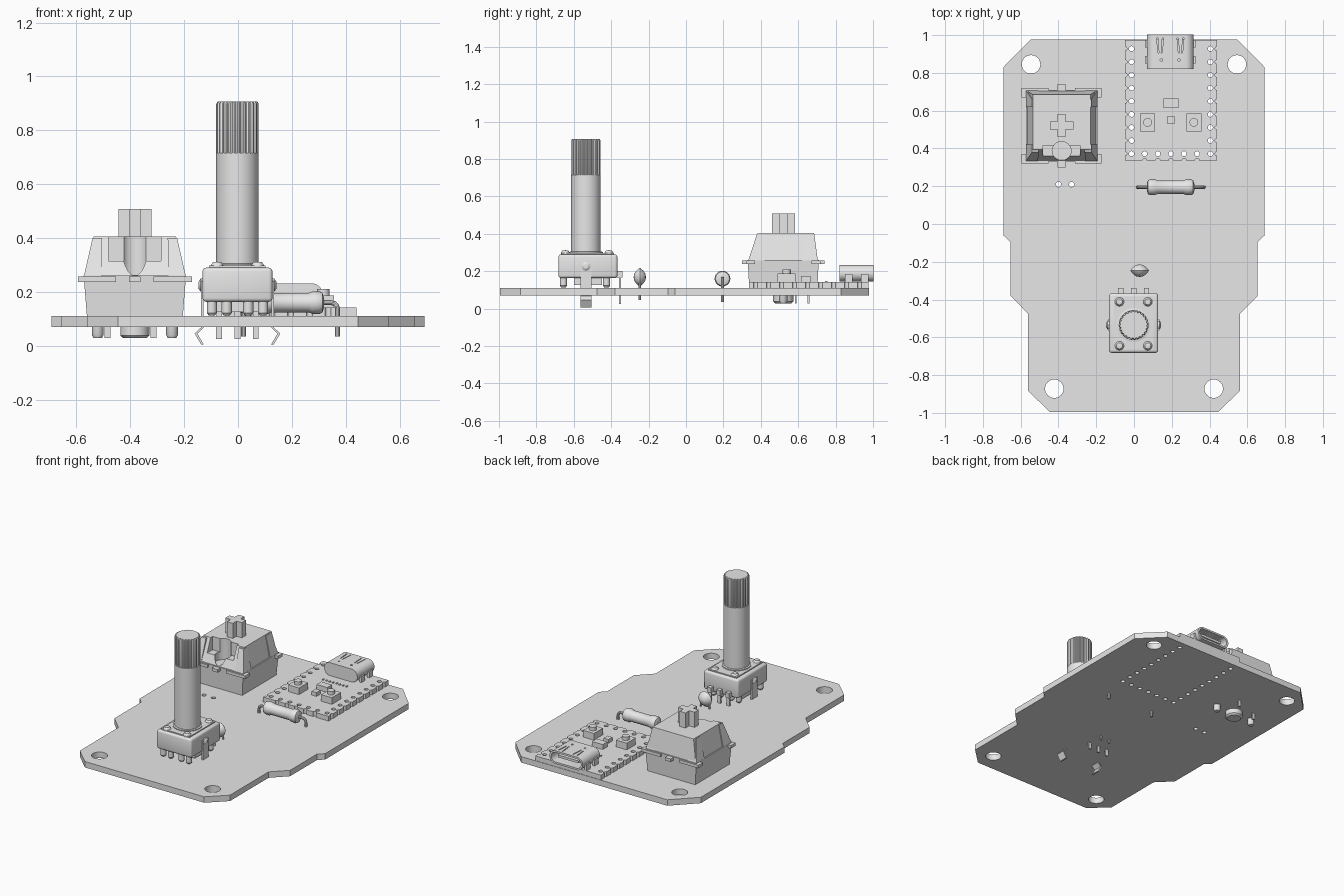
import bpy, bmesh, math
from mathutils import Vector

cube = bpy.data.objects.get("Cube")
if cube:
    bpy.data.objects.remove(cube, do_unlink=True)

grey = bpy.data.materials.new("plain grey")
grey.use_nodes = True
grey.diffuse_color = (0.8, 0.8, 0.8, 1)
grey.node_tree.nodes["Principled BSDF"].inputs["Base Color"].default_value = grey.diffuse_color
parts = []


def finish(name, bm):
    bmesh.ops.remove_doubles(bm, verts=bm.verts, dist=1e-5)
    bmesh.ops.recalc_face_normals(bm, faces=bm.faces)
    mesh = bpy.data.meshes.new(name)
    bm.to_mesh(mesh)
    bm.free()
    mesh.materials.append(grey)
    ob = bpy.data.objects.new(name, mesh)
    bpy.context.collection.objects.link(ob)
    parts.append(ob)
    return ob


def orient(u, v, w, axis):
    return {"z": (u, v, w), "y": (u, w, v), "x": (w, u, v)}[axis]


def skin(bm, rings):
    """Join closed rings of points into a capped tube."""
    loops = [[bm.verts.new(p) for p in ring] for ring in rings]
    n = len(loops[0])
    for a, b in zip(loops, loops[1:]):
        for i in range(n):
            bm.faces.new((a[i], a[(i + 1) % n], b[(i + 1) % n], b[i]))
    bm.faces.new(loops[0])
    bm.faces.new(loops[-1])


def prism(name, pts, lo, hi, axis="z"):
    bm = bmesh.new()
    skin(bm, [[orient(u, v, w, axis) for u, v in pts] for w in (lo, hi)])
    return finish(name, bm)


def rect(x0, x1, y0, y1):
    return [(x0, y0), (x1, y0), (x1, y1), (x0, y1)]


def box(name, x, y, z):
    return prism(name, rect(*x, *y), *z)


def taper(name, low, z0, high, z1):
    bm = bmesh.new()
    skin(bm, [[(x, y, z) for x, y in rect(*r)] for r, z in ((low, z0), (high, z1))])
    return finish(name, bm)


def lathe(name, profile, centres, axis="z", n=24):
    """Turn (radius, height) pairs around an axis at each (u, v) centre."""
    bm = bmesh.new()
    for cu, cv in centres:
        skin(bm, [[orient(cu + max(r, 1e-4) * math.cos(math.tau * i / n),
                          cv + max(r, 1e-4) * math.sin(math.tau * i / n), h, axis)
                   for i in range(n)] for r, h in profile])
    return finish(name, bm)


def rod(name, r, z0, z1, centres, n=16):
    return lathe(name, [(r, z0), (r, z1)], centres, n=n)


def wire(name, pts, r):
    """Thin lead following points in the x-z plane at a fixed y."""
    pts = [Vector(p) for p in pts]
    bm = bmesh.new()
    rings = []
    for i, p in enumerate(pts):
        t = (pts[min(i + 1, len(pts) - 1)] - pts[max(i - 1, 0)]).normalized()
        side = t.cross(Vector((0, 1, 0)))
        rings.append([p + r * (side * math.cos(a) + Vector((0, math.sin(a), 0)))
                      for a in (math.tau * k / 10 for k in range(10))])
    skin(bm, rings)
    return finish(name, bm)


def modify(ob, kind, **settings):
    mod = ob.modifiers.new(kind, kind)
    for key, value in settings.items():
        setattr(mod, key, value)
    bpy.context.view_layer.objects.active = ob
    bpy.ops.object.modifier_apply(modifier=mod.name)


def cut(ob, *cutters):
    for c in cutters:
        modify(ob, "BOOLEAN", operation="DIFFERENCE", solver="EXACT", object=c)
        parts.remove(c)
        bpy.data.objects.remove(c, do_unlink=True)


# Main circuit board with mounting and pin holes
right = [(0.445, -0.995), (0.56, -0.885), (0.56, -0.475), (0.655, -0.38),
         (0.655, -0.095), (0.692, -0.06), (0.692, 0.83), (0.545, 0.978)]
board = prism("main_board", right + [(-x, y) for x, y in reversed(right)], 0.07, 0.11)
pitch, left_row, end_row = 0.0695, -0.013, 0.372
right_row = left_row + 6 * pitch
sides = [(x, end_row + i * pitch) for i in range(9) for x in (left_row, right_row)]
ends = [(left_row + i * pitch, end_row) for i in range(1, 6)]
cut(board,
    rod("cut", 0.049, 0, 0.2, [(-0.545, 0.845), (0.545, 0.845), (-0.422, -0.872), (0.422, -0.872)], 32),
    rod("cut", 0.014, 0, 0.2, sides + ends + [(-0.4, 0.21), (-0.33, 0.21)]))

# Controller board with notched edges
controller = box("controller_board", (-0.048, 0.44), (0.337, 0.975), (0.1095, 0.142))
notches = [(-0.048 if x < 0.2 else 0.44, y) for x, y in sides] + [(x, 0.337) for x, _ in ends]
cut(controller, rod("cut", 0.0135, 0, 0.2, sides + ends), rod("cut", 0.011, 0, 0.2, notches))

# Controller components
for x in (0.072, 0.317):
    box("button_base", (x - 0.04, x + 0.04), (0.49, 0.585), (0.14, 0.187))
    rod("button_cap", 0.023, 0.18, 0.21, [(x, 0.538)], 20)
box("large_chip", (0.155, 0.235), (0.615, 0.665), (0.14, 0.175))
box("small_chip", (0.178, 0.214), (0.53, 0.573), (0.14, 0.168))
for i in range(8):
    x = 0.11 + i * 0.025
    box("tiny_pad", (x - 0.004, x + 0.004), (0.743, 0.757), (0.14, 0.148))


# Connector shell with open mouth, tongue and spring slots
def stadium(x, z, half, r):
    return [(x + (half - r) * (1 if math.cos(a) > 0 else -1) + r * math.cos(a), z + r * math.sin(a))
            for a in (math.tau * (i + 0.5) / 24 for i in range(24))]


shell = prism("connector_shell", stadium(0.192, 0.188, 0.124, 0.044), 0.82, 1.003, "y")
cut(shell, prism("cut", stadium(0.192, 0.188, 0.111, 0.032), 0.85, 1.1, "y"))
for x in (0.138, 0.246):
    for lean in (-1, 1):
        slot = [(x + lean * 0.006, 0.905), (x + lean * 0.011, 0.905),
                (x + lean * 0.018, 0.985), (x + lean * 0.012, 0.985)]
        cut(shell, prism("cut", slot, 0.215, 0.25))
cut(shell, rod("cut", 0.007, 0.215, 0.25, [(0.145, 0.868), (0.239, 0.868)], 10))
box("connector_tongue", (0.115, 0.27), (0.84, 0.98), (0.18, 0.196))
for x in (0.067, 0.317):
    for y in (0.87, 0.955):
        box("connector_foot", (x - 0.008, x + 0.008), (y - 0.02, y + 0.02), (0.135, 0.185))

# Key switch housing
sx, sy = -0.383, 0.52
taper("switch_base", (sx - 0.178, sx + 0.178, 0.338, 0.702), 0.11,
      (sx - 0.19, sx + 0.19, 0.33, 0.71), 0.26)
top = taper("switch_top", (sx - 0.183, sx + 0.183, 0.335, 0.705), 0.255,
            (sx - 0.153, sx + 0.153, 0.395, 0.685), 0.405)
cut(top, box("cut", (sx - 0.098, sx + 0.098), (0.2, 0.415), (0.315, 0.5)),
    rod("cut", 0.05, 0.262, 0.5, [(sx, 0.387)], 24))
for s in (-1, 1):
    def span(a, b):
        return tuple(sorted((sx + s * a, sx + s * b)))
    for t in (-1, 1):
        def depth(a, b):
            return tuple(sorted((sy + t * a, sy + t * b)))
        taper("switch_corner_post", span(0.19, 0.125) + depth(0.188, 0.1), 0.255,
              span(0.157, 0.122) + depth(0.14, 0.1), 0.4)
        box("switch_corner_tab", span(0.212, 0.07), depth(0.2, 0.16), (0.237, 0.257))
        box("switch_side_tab", span(0.212, 0.15), depth(0.2, 0.15), (0.237, 0.257))
for y in (0.315, 0.725):
    box("switch_middle_tab", (sx - 0.021, sx + 0.021), (y - 0.016, y + 0.016), (0.237, 0.257))

# Switch stem, posts and pins
arm, half = 0.0615, 0.0215
box("stem_wide", (sx - arm, sx + arm), (0.522 - half, 0.522 + half), (0.4, 0.507))
box("stem_deep", (sx - half, sx + half), (0.522 - arm, 0.522 + arm), (0.4, 0.507))
lathe("switch_centre_post", [(0.043, 0.028), (0.054, 0.038), (0.054, 0.115)], [(sx, sy)], n=32)
lathe("switch_side_posts", [(0.015, 0.028), (0.022, 0.04), (0.022, 0.115)],
      [(sx - 0.138, sy), (sx + 0.138, sy)])
for x, y in ((-0.485, 0.587), (-0.314, 0.655)):
    box("switch_pin", (x - 0.011, x + 0.011), (y - 0.005, y + 0.005), (0.028, 0.115))

# Rotary control body
ex, ey = -0.002, -0.535
body = box("control_body", (ex - 0.13, ex + 0.13), (-0.682, -0.367), (0.163, 0.29))
modify(body, "BEVEL", width=0.014, segments=3)
box("control_core", (ex - 0.1, ex + 0.1), (-0.6, -0.45), (0.125, 0.17))
box("control_plate", (ex - 0.105, ex + 0.105), (-0.665, -0.385), (0.28, 0.297))
corners = [(ex + s * 0.075, y) for s in (-1, 1) for y in (-0.412, -0.645)]
lathe("control_rivets", [(0.024, 0.28), (0.024, 0.298), (0.016, 0.31), (0, 0.312)], corners, n=16)
for y in (-0.655, -0.425):
    lathe("control_feet", [(0.012, 0.113), (0.019, 0.122), (0.019, 0.17)],
          [(ex + dx, y) for dx in (-0.095, -0.04, 0.04, 0.095)], n=12)
for s in (-1, 1):
    path = [(0.126, 0.24), (0.126, 0.067), (0.149, 0.045), (0.125, 0.005)]
    outline = path + [(x + 0.01, z) for x, z in reversed(path)]
    prism("control_tab", [(ex + s * x, z) for x, z in outline], ey - 0.03, ey + 0.03, "y")
    lathe("control_side_bump", [(0.024, ex + s * 0.12), (0.024, ex + s * 0.137), (0.012, ex + s * 0.145)],
          [(ey, 0.225)], "x", 16)
for dx in (-0.068, 0, 0.068):
    box("control_pin", (ex + dx - 0.011, ex + dx + 0.011), (-0.357, -0.348), (0.025, 0.2))
    box("control_pin_root", (ex + dx - 0.014, ex + dx + 0.014), (-0.375, -0.34), (0.165, 0.2))

# Shaft with ribbed tip
lathe("shaft", [(0.09, 0.29), (0.09, 0.303), (0.079, 0.305), (0.079, 0.715)], [(ex, ey)], n=48)
bm = bmesh.new()
ribs = [(0.079 if i % 4 < 2 else 0.073, math.tau * (i + 0.5) / 96) for i in range(96)]
skin(bm, [[(ex + r * k * math.cos(a), ey + r * k * math.sin(a), z) for r, a in ribs]
          for k, z in ((1, 0.71), (1, 0.898), (0.94, 0.906))])
finish("ribbed_tip", bm)

# Resistor and its bent leads
lathe("resistor_body", [(0.02, 0.068), (0.037, 0.074), (0.042, 0.085), (0.042, 0.11), (0.036, 0.125),
                        (0.036, 0.262), (0.042, 0.277), (0.042, 0.302), (0.037, 0.313), (0.02, 0.319)],
      [(0.195, 0.16)], "x", 28)
for s in (-1, 1):
    bend = [(0.1, 0.16), (0.15, 0.16), (0.163, 0.157), (0.172, 0.148), (0.175, 0.135), (0.175, 0.035)]
    wire("resistor_lead", [(0.195 + s * x, 0.195, z) for x, z in bend], 0.009)

# Disc capacitor and its leads
lens = [(0, -0.033), (0.018, -0.03), (0.033, -0.02), (0.044, -0.008), (0.049, 0)]
lens += [(r, -h) for r, h in reversed(lens[:-1])]
lathe("capacitor_disc", [(r, h - 0.247) for r, h in lens], [(0.03, 0.168)], "y", 28)
for x in (-0.003, 0.063):
    wire("capacitor_lead", [(x, -0.247, 0.17), (x, -0.247, 0.045)], 0.006)

# Smooth rounded surfaces, keep edges sharp
bpy.ops.object.select_all(action="DESELECT")
for ob in parts:
    ob.select_set(True)
bpy.context.view_layer.objects.active = board
bpy.ops.object.shade_smooth_by_angle(angle=math.radians(32))
